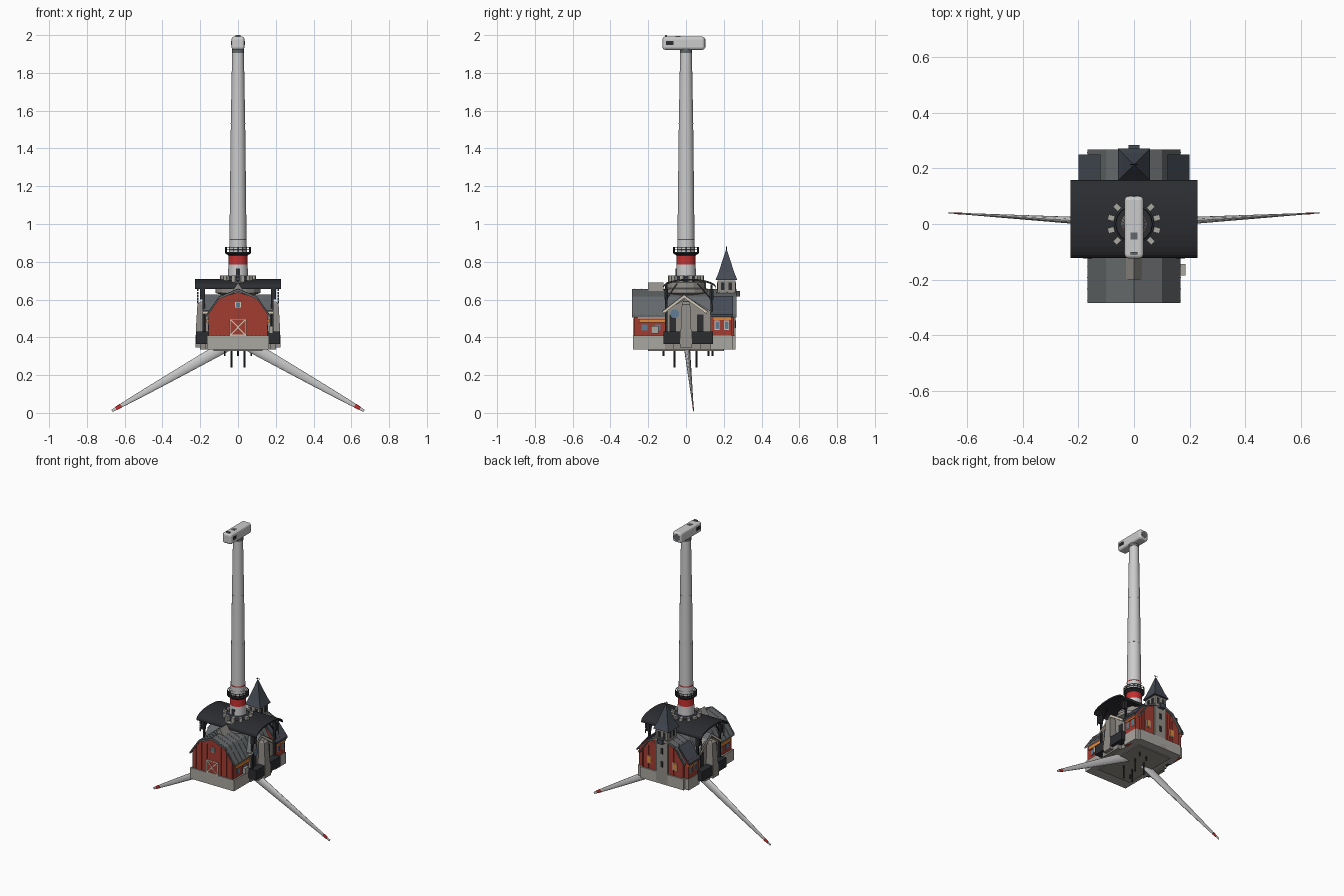
import bpy, bmesh, math
from mathutils import Vector

if "Cube" in bpy.data.objects:
    bpy.data.objects.remove(bpy.data.objects["Cube"])

def material(name, r, g, b):
    m = bpy.data.materials.new(name)
    m.diffuse_color = (r, g, b, 1)
    m.use_nodes = True
    m.node_tree.nodes["Principled BSDF"].inputs["Base Color"].default_value = m.diffuse_color
    return m

RED = material("barn_red", .36, .045, .03)
BAND = material("signal_red", .55, .03, .03)
WHITE = material("white", .8, .8, .8)
CREAM = material("cream", .68, .6, .47)
STONE = material("stone", .29, .275, .25)
LIGHT = material("pale_stone", .4, .385, .35)
ROOF = material("metal_roof", .13, .14, .145)
DARK = material("charcoal", .025, .026, .03)
SLATE = material("slate", .06, .07, .09)
ORANGE = material("orange", .75, .25, .04)
GLASS = material("glass", .12, .2, .3)
PURPLE = material("purple_glass", .16, .04, .35)

def mesh(name, verts, faces, mat, smooth=False):
    me = bpy.data.meshes.new(name)
    me.from_pydata([tuple(v) for v in verts], [], faces)
    bm = bmesh.new()
    bm.from_mesh(me)
    bmesh.ops.recalc_face_normals(bm, faces=bm.faces)
    bm.to_mesh(me)
    bm.free()
    me.materials.append(mat)
    ob = bpy.data.objects.new(name, me)
    bpy.context.collection.objects.link(ob)
    if smooth:
        bpy.context.view_layer.objects.active = ob
        ob.select_set(True)
        bpy.ops.object.shade_smooth_by_angle()
        ob.select_set(False)
    return ob

def loft(name, rings, mat, smooth=False):
    n, k = len(rings[0]), len(rings)
    faces = [(i*n+j, i*n+(j+1) % n, (i+1)*n+(j+1) % n, (i+1)*n+j) for i in range(k-1) for j in range(n)]
    faces += [tuple(range(n)), tuple(range((k-1)*n, k*n))]
    return mesh(name, [v for r in rings for v in r], faces, mat, smooth)

def box(name, x0, x1, y0, y1, z0, z1, mat):
    ring = lambda z: [(x0, y0, z), (x1, y0, z), (x1, y1, z), (x0, y1, z)]
    return loft(name, [ring(z0), ring(z1)], mat)

def prism(name, prof, axis, a, b, mat):
    f = (lambda p, t: (p[0], t, p[1])) if axis == 'y' else (lambda p, t: (t, p[0], p[1]))
    return loft(name, [[f(p, t) for p in prof] for t in (a, b)], mat)

def turned(name, prof, mat, n=32, x=0, y=0, smooth=True):
    return loft(name, [[(x+r*math.cos(2*math.pi*j/n), y+r*math.sin(2*math.pi*j/n), z)
                        for j in range(n)] for r, z in prof], mat, smooth)

def bar(name, a, b, r, mat, n=8):
    a, b = Vector(a), Vector(b)
    q = (b-a).to_track_quat('Z', 'Y')
    return loft(name, [[p + q @ Vector((r*math.cos(math.tau*j/n + math.pi/4), r*math.sin(math.tau*j/n + math.pi/4), 0))
                        for j in range(n)] for p in (a, b)], mat)

def shell(prof, t):
    return prof + [(u, z-t) for u, z in reversed(prof)]

# barn: stone foundation, plank walls, gambrel roof
box("foundation", -.165, .165, -.28, .262, .335, .41, LIGHT)
prism("barn_walls", [(-.155, .41), (.155, .41), (.155, .535), (.1, .605), (0, .64), (-.1, .605), (-.155, .535)],
      'y', -.272, .252, RED)
gambrel = [(-.168, .517), (-.1, .615), (0, .657), (.1, .615), (.168, .517)]
prism("barn_roof", shell(gambrel, .013), 'y', -.285, .268, ROOF)
for i in range(15):
    x = -.147 + i*.021
    top = .535 if abs(x) > .14 else .57 if abs(x) > .1 else .6
    box("plank_seam", x-.001, x+.001, -.274, .254, .41, top, RED)
for s in (-1, 1):
    for i in range(14):
        y = -.275 + i*.041
        bar("roof_seam", (s*.1, y, .615), (s*.168, y, .518), .002, ROOF, 4)
        bar("roof_seam", (s*.1, y, .615), (0, y, .657), .002, ROOF, 4)

# barn door with cross brace, loft window, hay hood
box("barn_door", -.042, .042, -.277, -.27, .41, .496, RED)
for a, b in (((-.042, .412), (.042, .412)), ((-.042, .495), (.042, .495)), ((-.042, .41), (-.042, .497)),
             ((.042, .41), (.042, .497)), ((-.042, .41), (.042, .497)), ((-.042, .497), (.042, .41))):
    bar("door_brace", (a[0], -.278, a[1]), (b[0], -.278, b[1]), .004, CREAM, 4)
box("loft_window_frame", -.015, .015, -.278, -.27, .557, .588, CREAM)
box("loft_window", -.011, .011, -.28, -.27, .561, .584, GLASS)
prism("hay_hood", [(-.03, .643), (0, .69), (.03, .643)], 'y', -.2, -.12, STONE)

# side walls: orange awnings, windows
for s in (-1, 1):
    def sidebox(name, x0, x1, *rest):
        box(name, min(s*x0, s*x1), max(s*x0, s*x1), *rest)
    sidebox("orange_fascia", .15, .167, -.25, -.06, .478, .498, ORANGE)
    sidebox("cream_trim", .15, .162, -.255, -.05, .499, .506, CREAM)
    for y in (-.22, -.15):
        sidebox("side_window", .15, .159, y-.015, y+.015, .435, .468, GLASS)
    # rear lean-to
    prism("lean_to_wall", [(s*.12, .335), (s*.188, .335), (s*.188, .535), (s*.12, .6)], 'y', .13, .24, RED)
    prism("lean_to_roof", [(s*.2, .52), (s*.12, .618), (s*.12, .603), (s*.2, .507)], 'y', .13, .25, SLATE)
    sidebox("lean_to_base", .1, .192, .13, .245, .335, .41, LIGHT)
    sidebox("lean_to_fascia", .18, .194, .145, .24, .492, .504, ORANGE)
    for y in (.165, .215):
        sidebox("window_frame", .18, .191, y-.013, y+.013, .44, .488, CREAM)
        sidebox("lean_to_window", .18, .193, y-.009, y+.009, .444, .484, GLASS)
    # stone transept with gable
    prism("transept_wall", [(-.11, .335), (.13, .335), (.13, .54), (.01, .612), (-.11, .54)], 'x', s*.08, s*.172, STONE)
    prism("gable_trim", shell([(-.122, .537), (-.01, .622), (.11, .537)], .014), 'x', s*.1, s*.188, CREAM)
    prism("gable_roof", shell([(-.125, .541), (-.01, .628), (.115, .541)], .008), 'x', s*.06, s*.184, ROOF)
    # dark balcony box with rail posts
    sidebox("balcony", .15, .222, -.12, .142, .365, .43, DARK)
    sidebox("balcony_corbel", .13, .2, -.07, .08, .335, .37, STONE)
    for y in (-.07, .075):
        sidebox("transept_door", .16, .176, y-.018, y+.018, .43, .52, DARK)
    # tapered stone hip buttress
    rings = [[(s*a, y, z) for a, y in ((.15, -w), (xo, -w), (xo, w), (.15, w))]
             for z, w, xo in ((.345, .033, .226), (.46, .027, .222), (.575, .022, .215), (.59, .015, .2))]
    loft("hip_buttress", rings, STONE)
    window = bar("stained_window", (s*.165, -.06, .525), (s*.178, -.06, .525), .024, PURPLE if s < 0 else GLASS, 12)
    # posts, beams and chains carrying the curved canopy
    for y in (-.105, .135):
        sidebox("canopy_post", .176, .188, y-.006, y+.006, .42, .68, DARK)
        bar("canopy_brace", (s*.182, y, .6), (s*.182, y*.45, .685), .005, DARK, 4)
        sidebox("canopy_hanger", .175, .2, y-.01, y+.01, .6, .655, DARK)
        for i in range(6):
            bar("chain_link", (s*.212, y, .672-i*.016), (s*.212, y, .66-i*.016), .004, ROOF, 6)

# curved canopy, vaulted along x
arch = [(.018 + .14*math.sin(t), .58 + .13*(math.cos(t))) for t in
        [math.radians(-90 + 180*i/16) for i in range(17)]]
arch = [(y, .667 + (z-.58)/.13*.043) for y, z in arch]
prism("curved_canopy", shell(arch, .01), 'x', -.228, .228, DARK)

# stone collar under the tower, with blocks around the foot
turned("collar_drum", [(.085, .58), (.085, .625), (.12, .635), (.12, .655), (.105, .66), (.105, .69), (.095, .695)],
       STONE, 16, smooth=False)
turned("tower_plinth", [(.072, .69), (.072, .718), (.064, .724)], SLATE, 24)
for i in range(12):
    t = math.tau*(i+.5)/12
    c, d = math.cos(t), math.sin(t)
    loft("collar_block", [[(c*r - d*w, d*r + c*w, z) for r, w in ((.073, -.01), (.097, -.01), (.097, .01), (.073, .01))]
                          for z in (.685, .727)], LIGHT)

# turbine tower
turned("tower_foot", [(.054, .69), (.051, .785)], WHITE)
turned("tower_red_band", [(.051, .785), (.049, .842)], BAND)
turned("tower_shaft", [(.046, .84), (.042, 1.2), (.038, 1.53), (.031, 1.925)], WHITE)
turned("tower_ring", [(.0462, .915), (.0462, .921)], BAND)
for z, r in ((.88, .047), (1.2, .0427), (1.53, .0387)):
    turned("flange", [(r, z), (r, z+.004)], WHITE)
turned("yaw_bearing", [(.033, 1.905), (.033, 1.93)], ROOF)
turned("gallery_deck", [(.048, .832), (.068, .845), (.068, .852)], DARK, 24)
for i in range(16):
    t, u = math.tau*i/16, math.tau*(i+1)/16
    p = lambda a, z: (.066*math.cos(a), .066*math.sin(a), z)
    bar("gallery_post", p(t, .85), p(t, .877), .002, DARK, 5)
    for z in (.864, .877):
        bar("gallery_rail", p(t, z), p(u, z), .0018, DARK, 5)
box("tower_door", -.011, .011, -.055, -.04, .728, .765, DARK)

# nacelle
nac = box("nacelle", -.034, .034, -.124, .1, 1.922, 1.992, WHITE)
bev = nac.modifiers.new("round", 'BEVEL')
bev.width, bev.segments = .014, 3
for s in (-1, 1):
    box("nacelle_vent", min(s*.03, s*.036), max(s*.03, s*.036), -.105, -.065, 1.948, 1.97, DARK)
box("roof_hatch", -.013, .013, -.055, -.03, 1.985, 1.994, ROOF)
box("roof_cooler", -.013, .013, -.11, -.1, 1.985, 2.0, ROOF)
bar("hub_socket", (0, .098, 1.957), (0, .102, 1.957), .022, ROOF, 20)

# rear stone bell tower with slate spire
box("bell_tower", -.045, .045, .168, .262, .335, .7, STONE)
box("bell_cornice", -.052, .052, .16, .269, .625, .637, LIGHT)
sq = lambda w, z: [(-w, .214-w, z), (w, .214-w, z), (w, .214+w, z), (-w, .214+w, z)]
loft("spire", [sq(.058, .703), (sq(.042, .742)), sq(.003, .862)], SLATE)
bar("vane_pole", (0, .214, .85), (0, .214, .88), .002, DARK)
bar("vane_arm", (-.014, .214, .873), (.014, .214, .873), .002, DARK)
for u in (-.02, .02):
    box("belfry_opening", u-.01, u+.01, .165, .264, .65, .69, DARK)
    box("belfry_opening", -.047, .047, .214+u-.01, .214+u+.01, .65, .69, DARK)
box("oriel", -.02, .02, .255, .285, .615, .645, SLATE)
for z in (.45, .54):
    box("slit_window", -.008, .008, .255, .264, z, z+.04, DARK)
for s in (-1, 1):
    box("rear_window", s*.095-.016, s*.095+.016, .25, .256, .45, .5, CREAM)
    box("rear_pane", s*.095-.012, s*.095+.012, .25, .258, .454, .496, ORANGE)
# side meter box
box("side_tank", .165, .185, -.185, -.145, .42, .46, LIGHT)

# turbine blade legs with red tips
def blade(s, name, t0, t1, mat, grow=0):
    a, b = Vector((s*.06, .004, .357)), Vector((s*.667, .04, .011))
    d = (b-a).normalized()
    side = Vector((-d.z, 0, d.x)).normalized()
    rings = []
    for i in range(9):
        t = t0 + (t1-t0)*i/8
        w = .032*(1-t)**.8 + .007*t + grow
        th = .015*(1-t) + .0015 + grow
        rings.append([a + (b-a)*t + side*w*math.cos(math.tau*j/16) + Vector((0, th*math.sin(math.tau*j/16), 0))
                      for j in range(16)])
    loft(name, rings, mat, True)
for s in (-1, 1):
    blade(s, "blade_leg", 0, 1, WHITE)
    blade(s, "blade_red_tip", .92, .965, BAND, .0008)

# pipes and roots hanging below, service hatch
for x, y, z in ((-.07, -.12, .3), (-.035, -.06, .24), (0, .12, .3), (.035, .055, .24), (.07, .14, .3), (.035, -.06, .24), (-.035, .055, .24)):
    bar("hanging_pipe", (x, y, .34), (x, y, z), .005, DARK)
box("underside_plate", -.13, .13, -.2, .2, .328, .336, STONE)
